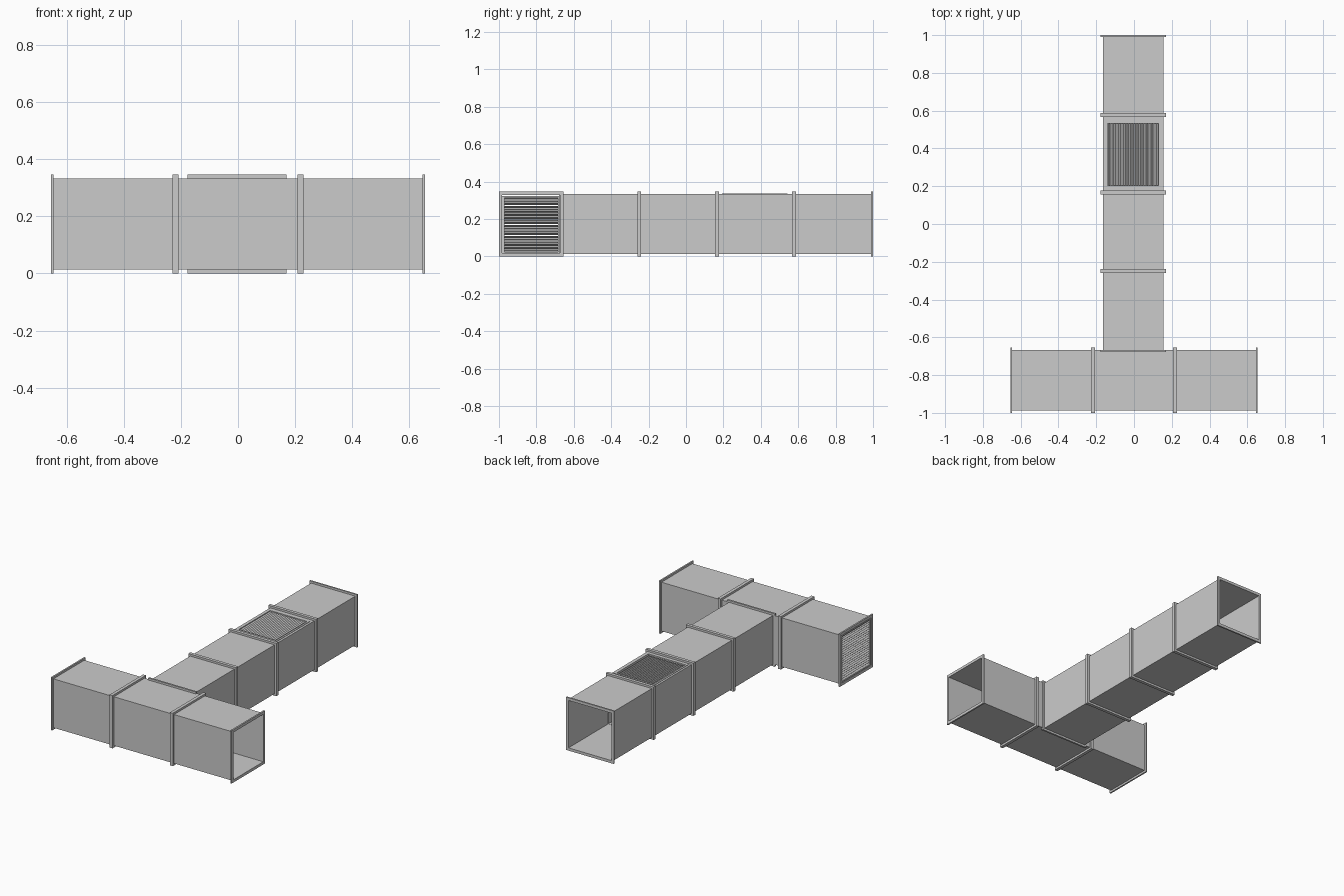
import bpy, bmesh, math
from mathutils import Matrix, Vector

if "Cube" in bpy.data.objects:
    bpy.data.objects.remove(bpy.data.objects["Cube"])

CX, CY, CZ = -0.004, -0.828, 0.173   # centre lines of the two runs
BODY, WALL, RIM = 0.16, 0.004, 0.173  # half sizes


def finish(name, bm):
    bmesh.ops.recalc_face_normals(bm, faces=bm.faces)
    me = bpy.data.meshes.new(name)
    bm.to_mesh(me)
    bm.free()
    ob = bpy.data.objects.new(name, me)
    bpy.context.collection.objects.link(ob)
    return ob


def frame(name, axis, a, b, centre, outer, inner):
    """Rectangular ring swept from a to b along an axis."""
    bm = bmesh.new()
    loops = []
    for d, half in ((a, outer), (b, outer), (b, inner), (a, inner)):
        loop = []
        for su, sv in ((-1, -1), (1, -1), (1, 1), (-1, 1)):
            p = [centre[0] + su * half[0], centre[1] + sv * half[1]]
            p.insert(axis, d)
            loop.append(bm.verts.new(p))
        loops.append(loop)
    for i in range(4):
        l, m = loops[i], loops[(i + 1) % 4]
        for j in range(4):
            k = (j + 1) % 4
            bm.faces.new((l[j], l[k], m[k], m[j]))
    return finish(name, bm)


def duct(name, axis, a, b):
    c = (CY, CZ) if axis == 0 else (CX, CZ)
    return frame(name, axis, a, b, c, (BODY, BODY), (BODY - WALL,) * 2)


def flange(name, axis, a, b):
    c = (CY, CZ) if axis == 0 else (CX, CZ)
    return frame(name, axis, a, b, c, (RIM, RIM), (BODY - WALL - 0.001,) * 2)


def box(bm, centre, size, rot=Matrix()):
    m = Matrix.Translation(Vector(centre)) @ rot @ Matrix.Diagonal((*size, 1))
    bmesh.ops.create_cube(bm, size=1, matrix=m)


def cut(target, centre, size):
    """Cut a rectangular opening through a duct wall."""
    bm = bmesh.new()
    box(bm, centre, size)
    cutter = finish("opening_cutter", bm)
    cutter.hide_render = True
    mod = target.modifiers.new("opening", "BOOLEAN")
    mod.operation, mod.object, mod.solver = "DIFFERENCE", cutter, "EXACT"
    bpy.context.view_layer.objects.active = target
    bpy.ops.object.modifier_apply(modifier=mod.name)
    bpy.data.objects.remove(cutter)


# cross run: left, tee and right sections
xs = [-0.65, -0.218, 0.218, 0.65]
for n, a, b in zip(("left_duct", "tee_duct", "right_duct"), xs, xs[1:]):
    part = duct(n, 0, a, b)
    if n == "tee_duct":
        cut(part, (CX, CY + BODY, CZ), (0.31, 0.05, 0.31))

# long run: four sections, the third has the top vent
ys = [-0.672, -0.25, 0.166, 0.577, 1.0]
VX, VY = -0.005, 0.368
for i, (a, b) in enumerate(zip(ys, ys[1:])):
    part = duct(f"branch_duct_{i + 1}", 1, a, b)
    if i == 2:
        cut(part, (VX, VY, CZ + BODY), (0.28, 0.335, 0.05))

# end flanges and double flanges at the joints
for i, (axis, a, b) in enumerate((
        (0, -0.655, -0.645), (0, 0.645, 0.655),
        (1, 0.99, 1.0), (1, -0.678, -0.666))):
    flange(f"end_flange_{i + 1}", axis, a, b)
for axis, joints in ((0, xs[1:3]), (1, ys[1:4])):
    for j, p in enumerate(joints):
        for side in (-1, 1):
            flange(f"joint_flange_{axis}_{j}_{side}", axis, p, p + side * 0.0105)

# top vent: frame and tilted slats along y
top = CZ + BODY
frame("top_vent_frame", 2, top - 0.012, top + 0.003, (VX, VY),
      (0.146, 0.176), (0.134, 0.163))
bm = bmesh.new()
N = 20
for i in range(N):
    x = VX + 0.268 * ((i + 0.5) / N - 0.5)
    box(bm, (x, VY, top - 0.007), (0.015, 0.326, 0.002),
        Matrix.Rotation(math.radians(40), 4, "Y"))
finish("top_vent_slats", bm)

# end vent: frame and tilted slats across the left end
frame("end_vent_frame", 0, -0.652, -0.637, (CY, CZ - 0.003),
      (0.157, 0.153), (0.143, 0.146))
bm = bmesh.new()
for i in range(N):
    z = CZ - 0.003 + 0.292 * ((i + 0.5) / N - 0.5)
    box(bm, (-0.645, CY, z), (0.015, 0.288, 0.002),
        Matrix.Rotation(math.radians(-40), 4, "Y"))
finish("end_vent_slats", bm)
